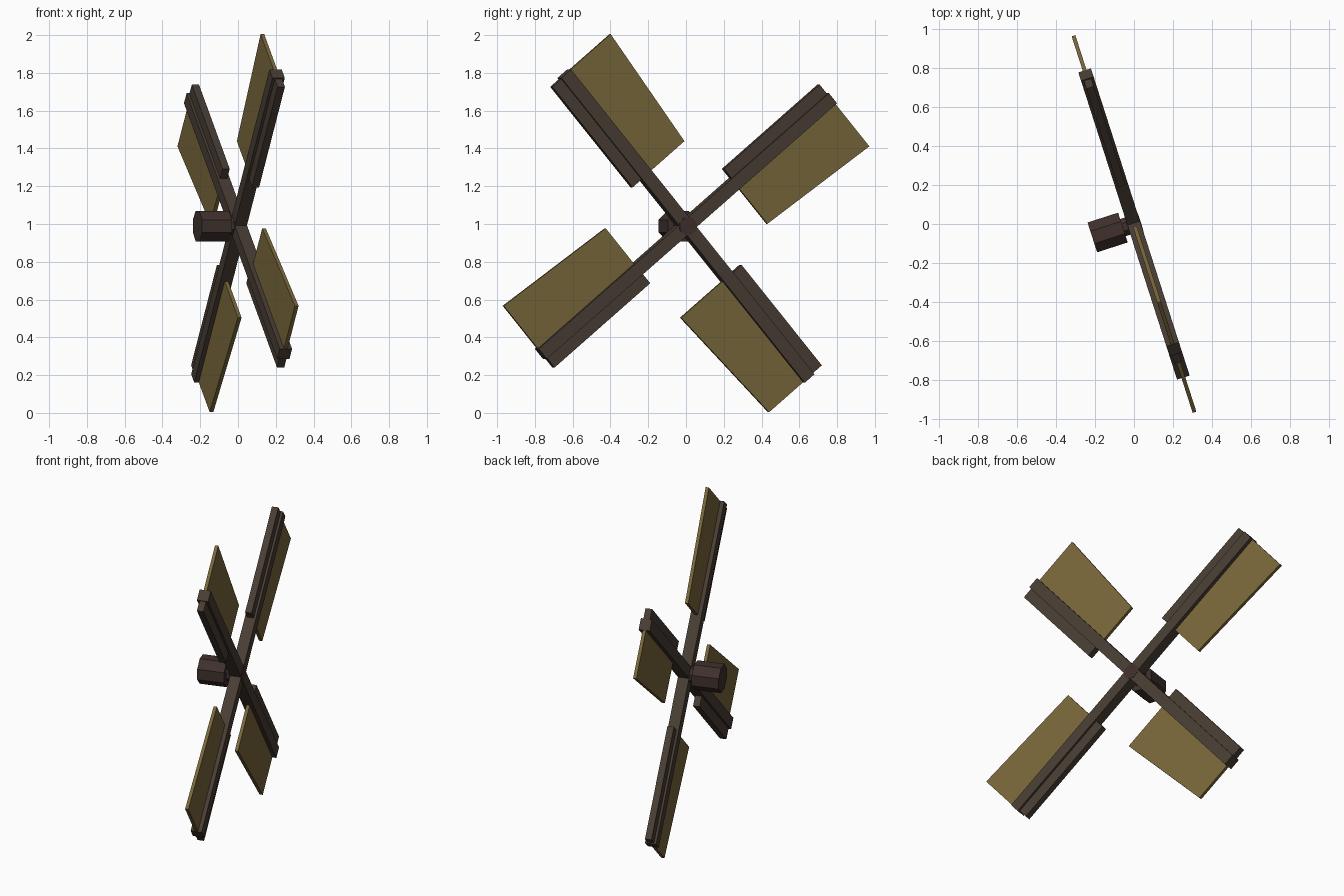
import bpy, math
from mathutils import Matrix, Vector

if "Cube" in bpy.data.objects:
    bpy.data.objects.remove(bpy.data.objects["Cube"])

# Rotor frame: local x = horizontal in plane, local y = up, local z = rotor axis
yaw = math.atan2(0.306, 0.952)
n = Vector((math.cos(yaw), math.sin(yaw), 0))
u = Vector((-math.sin(yaw), math.cos(yaw), 0))
up = Vector((0, 0, 1))
frame = Matrix((u, up, n)).transposed().to_4x4()
frame.translation = (0, 0, 0.989)


def material(name, rgb):
    m = bpy.data.materials.new(name)
    m.diffuse_color = (*rgb, 1)
    m.use_nodes = True
    m.node_tree.nodes["Principled BSDF"].inputs["Base Color"].default_value = m.diffuse_color
    return m


wood = material("dark_wood", (0.064, 0.046, 0.033))
hub_wood = material("hub_wood", (0.05, 0.03, 0.025))
cloth = material("sail_cloth", (0.19, 0.135, 0.043))


def prism(name, outline, z0, z1, mat, turn=0):
    """Extrude an outline along the rotor axis, turned about the hub."""
    k = len(outline)
    verts = [(x, y, z) for z in (z0, z1) for x, y in outline]
    faces = [tuple(reversed(range(k))), tuple(range(k, 2 * k))]
    faces += [(i, (i + 1) % k, k + (i + 1) % k, k + i) for i in range(k)]
    me = bpy.data.meshes.new(name)
    me.from_pydata(verts, [], faces)
    me.transform(frame @ Matrix.Rotation(turn, 4, 'Z'))
    me.materials.append(mat)
    ob = bpy.data.objects.new(name, me)
    bpy.context.collection.objects.link(ob)
    return ob


def rect(x0, x1, y0, y1):
    return [(x0, y0), (x1, y0), (x1, y1), (x0, y1)]


def octagon(r):
    return [(r * math.cos(a), r * math.sin(a))
            for a in (math.radians(22.5 + 45 * i) for i in range(8))]


# Two crossed spars
for i in range(2):
    prism(f"spar_{i + 1}", rect(-1.053, 1.053, -0.035, 0.035),
          -0.034, 0.034, wood, math.radians(40 + 90 * i))

# Leading boards and sails on the four arms; the last sail is reversed
for i in range(4):
    turn = math.radians(40 + 90 * i)
    prism(f"leading_board_{i + 1}", rect(0.352, 1.046, 0.03, 0.1),
          -0.02, 0.02, wood, turn)
    w_in, w_out = (0.335, 0.282) if i == 3 else (0.28, 0.33)
    prism(f"sail_{i + 1}", [(0.352, -w_in), (1.05, -w_out), (1.05, 0), (0.352, 0)],
          -0.01, 0.01, cloth, turn)

# Hub drum and its neck
prism("hub_drum", octagon(0.087), -0.225, -0.06, hub_wood)
prism("hub_neck", octagon(0.05), -0.07, 0.036, hub_wood)
